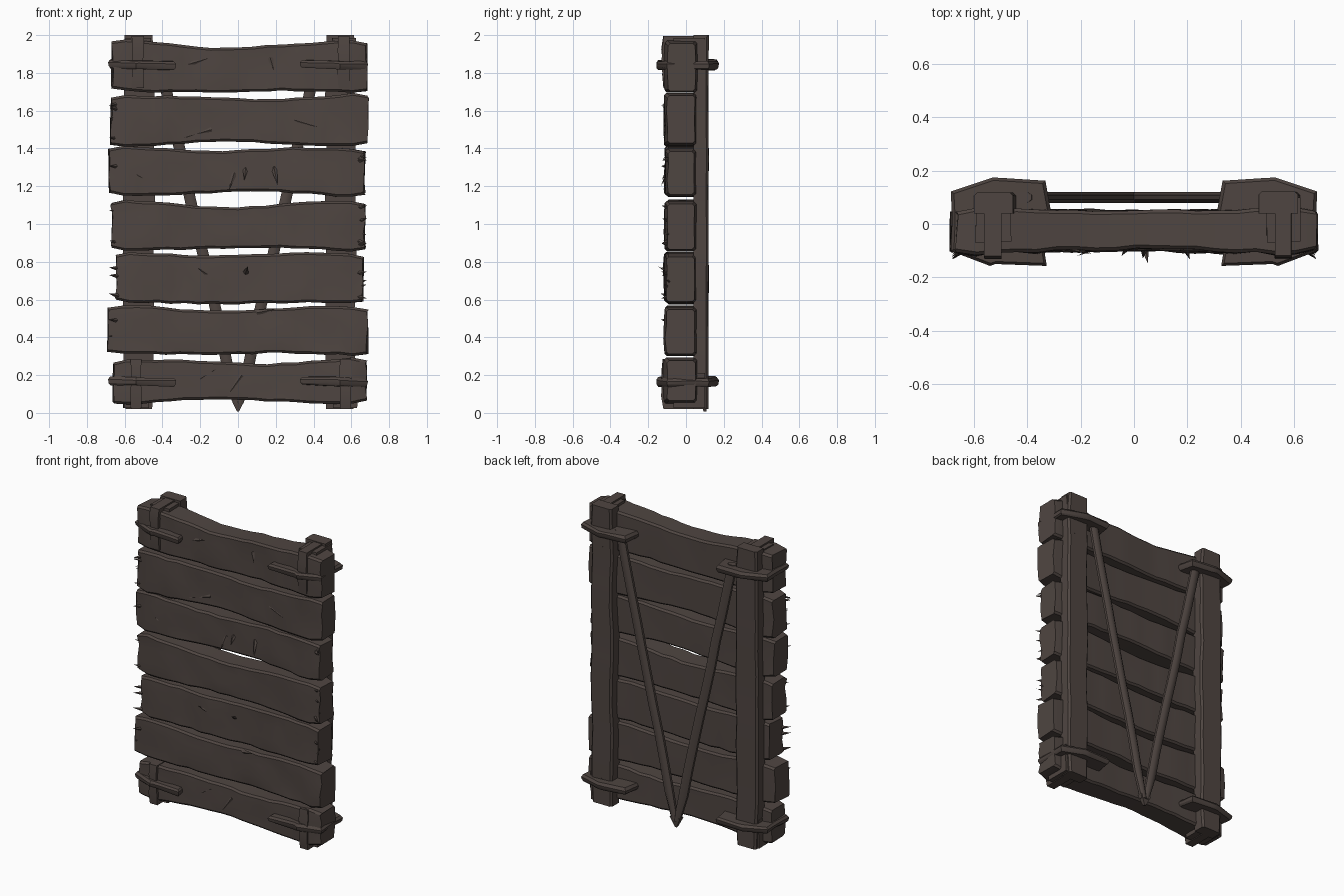
import bpy, bmesh, math, random
from mathutils import Vector

if "Cube" in bpy.data.objects:
    bpy.data.objects.remove(bpy.data.objects["Cube"])

random.seed(7)
wood = bpy.data.materials.new("dark weathered wood")
wood.diffuse_color = (0.078, 0.060, 0.053, 1)
wood.use_nodes = True
wood.node_tree.nodes["Principled BSDF"].inputs["Base Color"].default_value = wood.diffuse_color


def finish(bm, name, angle=35):
    bmesh.ops.recalc_face_normals(bm, faces=bm.faces)
    me = bpy.data.meshes.new(name)
    bm.to_mesh(me)
    bm.free()
    ob = bpy.data.objects.new(name, me)
    bpy.context.collection.objects.link(ob)
    me.materials.append(wood)
    bpy.ops.object.select_all(action='DESELECT')
    ob.select_set(True)
    bpy.context.view_layer.objects.active = ob
    bpy.ops.object.shade_smooth_by_angle(angle=math.radians(angle))
    return ob


def loft(rings, name, angle=35):
    """Skin a list of equal-length point rings and cap both ends."""
    bm = bmesh.new()
    vs = [[bm.verts.new(p) for p in r] for r in rings]
    n = len(vs[0])
    for a, b in zip(vs, vs[1:]):
        for i in range(n):
            bm.faces.new((a[i], a[(i + 1) % n], b[(i + 1) % n], b[i]))
    bm.faces.new(vs[0])
    bm.faces.new(vs[-1])
    return finish(bm, name, angle)


def j(a):
    return random.uniform(-a, a)


def plank(name, x0, x1, z0, z1, dip_top, dip_bot):
    """Hewn board along x: chamfered section, slightly pinched in the middle."""
    rings = []
    n = 18
    ph = random.uniform(0, 6)
    for k in range(n + 1):
        t = k / n
        x = x0 + (x1 - x0) * t
        mid = math.sin(math.pi * t) ** 2
        end = 0.012 if k in (0, n) else 0
        wob = 0.007 * math.sin(9 * t + ph)
        top = z1 - dip_top * mid + wob + j(0.004) - end
        bot = z0 + dip_bot * mid + wob * 0.7 + j(0.004) + end
        yf = -0.112 + 0.018 * mid + j(0.006) + end
        yb = 0.058 - 0.008 * mid + j(0.004) - end
        c, h = 0.012, top - bot
        ring = [(yf + c, bot), (yb - c, bot), (yb, bot + c), (yb + j(.004), bot + h * .5),
                (yb, top - c), (yb - c, top), (yf + c, top), (yf, top - c),
                (yf + j(.006), bot + h * .7), (yf + j(.008), bot + h * .35), (yf, bot + c)]
        jx = 0.008 if k in (0, n) else 0.004
        rings.append([(x + j(jx), y, z) for y, z in ring])
    return loft(rings, name, 30)


# Seven horizontal planks, top to bottom
for i, p in enumerate([
        (-0.665, 0.68, 1.70, 1.975, 0.04, 0.00), (-0.67, 0.685, 1.415, 1.69, 0.03, 0.015),
        (-0.68, 0.67, 1.145, 1.405, 0.012, 0.025), (-0.67, 0.67, 0.855, 1.12, 0.025, 0.02),
        (-0.645, 0.66, 0.58, 0.84, 0.00, 0.00), (-0.685, 0.685, 0.305, 0.565, 0.02, 0.01),
        (-0.66, 0.68, 0.045, 0.285, 0.02, 0.025)]):
    plank(f"plank_{i + 1}", *p)


# Back posts
def post(name, x0, x1):
    rings = []
    for k in range(13):
        z = 0.02 + 1.98 * k / 12
        e = 0.004 if 0 < k < 12 else 0.012
        a, b, y0, y1, c = x0 + j(.006) + e, x1 + j(.006) - e, 0.04, 0.12 + j(.003), 0.012
        rings.append([(a, y0, z), (b, y0, z), (b, y1 - c, z), (b - c, y1, z),
                      (a + c, y1, z), (a, y1 - c, z)])
    return loft(rings, name)


post("left_post", -0.61, -0.44)
post("right_post", 0.46, 0.625)

# Diagonal braces forming a V on the back
for s, side in ((-1, "left"), (1, "right")):
    rings = []
    for k in range(11):
        t = k / 10
        z = 0.05 + 1.82 * t
        c = Vector((s * (0.01 + 0.405 * t) + j(.004), 0.1, z))
        w = 0.033 if k else 0.022
        rings.append([c + Vector((w * math.cos(q * math.pi / 4 + .39), 0.022 * math.sin(q * math.pi / 4 + .39), 0))
                      for q in range(8)])
    loft(rings, f"{side}_brace", 50)
# Pointed foot where the braces meet
loft([[(x, y, .075) for x, y in ((-.038, .08), (.038, .08), (.038, .118), (-.038, .118))],
      [(x, y, .008) for x, y in ((-.006, .092), (.006, .092), (.006, .108), (-.006, .108))]], "brace_tip")


# Corner lashings: a flat collar round the post and plank, and a vertical clamp strip
def collar(name, s, z):
    out = [(-.685, -.10), (-.54, -.155), (-.52, -.148), (-.33, -.155), (-.345, -.06), (-.315, .05),
           (-.335, .16), (-.49, .17), (-.53, .172), (-.685, .12), (-.68, .02)]
    rings = []
    for dz, f in ((-.024, .95), (-.012, 1), (.006, 1.015), (.02, .95)):
        r = []
        for x, y in out:
            cx = -.5
            tilt = 0.03 * (x - cx) * s
            r.append((s * -(cx + (x - cx) * f), y * f, z + dz + tilt + j(.004)))
        rings.append(r)
    loft(rings, name, 30)


def clamp(name, xc, z0, z1):
    rings = []
    for k in range(5):
        z = z0 + (z1 - z0) * k / 4
        w, e = 0.03 + j(.004), (0.008 if k in (0, 4) else 0)
        yf = -0.128 + j(.004) + e
        rings.append([(xc - w, yf, z), (xc + w, yf, z), (xc + w, .118, z), (xc - w, .118, z)])
    loft(rings, name)


for s, side, xt, xb in ((-1, "left", -0.53, -0.54), (1, "right", 0.56, 0.57)):
    collar(f"{side}_top_collar", s, 1.845)
    collar(f"{side}_bottom_collar", s, 0.168)
    clamp(f"{side}_top_clamp", xt, 1.72, 1.995)
    clamp(f"{side}_bottom_clamp", xb, 0.02, 0.285)
    # short stubs of the post ends, showing above and below the planks
    for z0, z1, lvl in ((1.80, 1.985, "top"), (0.025, 0.21, "bottom")):
        xs = xt if lvl == "top" else xb
        loft([[(xs + a * .065 + j(.006), b, z) for a, b in ((-1, -.07), (1, -.065), (1, .1), (-1, .1))]
              for z in (z0, z1)], f"{side}_{lvl}_post_end")


# Splinters lifting off the front, and frayed end grain
def splinter(name, p, d, length, w):
    p, d = Vector(p), Vector(d).normalized()
    u = d.cross(Vector((0, 1, 0))).normalized() * w
    v = d.cross(u).normalized() * w * 0.6
    bm = bmesh.new()
    base = [bm.verts.new(p + q) for q in (u, v, -u, -v)]
    tip = bm.verts.new(p + d * length)
    for i in range(4):
        bm.faces.new((base[i], base[(i + 1) % 4], tip))
    bm.faces.new(base)
    finish(bm, name)


for i, (x, z, dx, dz, dy, l) in enumerate([
        (-.28, 1.84, 1, .3, -.2, .13), (.30, 1.87, 1, -.4, -.2, .12), (.17, 1.88, .3, -1, -.25, .07),
        (.30, 1.55, 1, -.3, -.25, .13), (-.14, 1.50, -1, -.3, -.1, .16), (.19, 1.30, .2, -1, -.45, .11),
        (-.02, 1.27, -.3, -1, -.35, .10), (-.60, 1.30, 1, -.6, -.25, .12), (-.40, 1.27, .2, 1, -.2, .1),
        (.04, 1.30, -.1, -1, -.6, .08), (-.14, .72, -.8, .5, -.35, .09), (-.33, .80, .05, -1, -.1, .09),
        (.10, .53, 1, .2, -.25, .10), (.02, .20, -.7, -1, -.1, .12), (-.20, .18, .8, .5, -.15, .1),
        (.04, .74, .2, .6, -1, .07), (.45, .95, 1, .1, -.1, .14), (-.45, .42, .3, -1, -.1, .1)]):
    splinter(f"front_splinter_{i}", (x, -.088, z), (dx, dy, dz), l, .017)

for i in range(26):
    s = random.choice((-1, 1))
    z = random.choice((1.28, .99, 1.55, .43, .71)) + j(.1)
    splinter(f"end_splinter_{i}", (s * .635, -.085 + j(.015), z), (s * .8, -.6, j(.3)), .06, .014)
